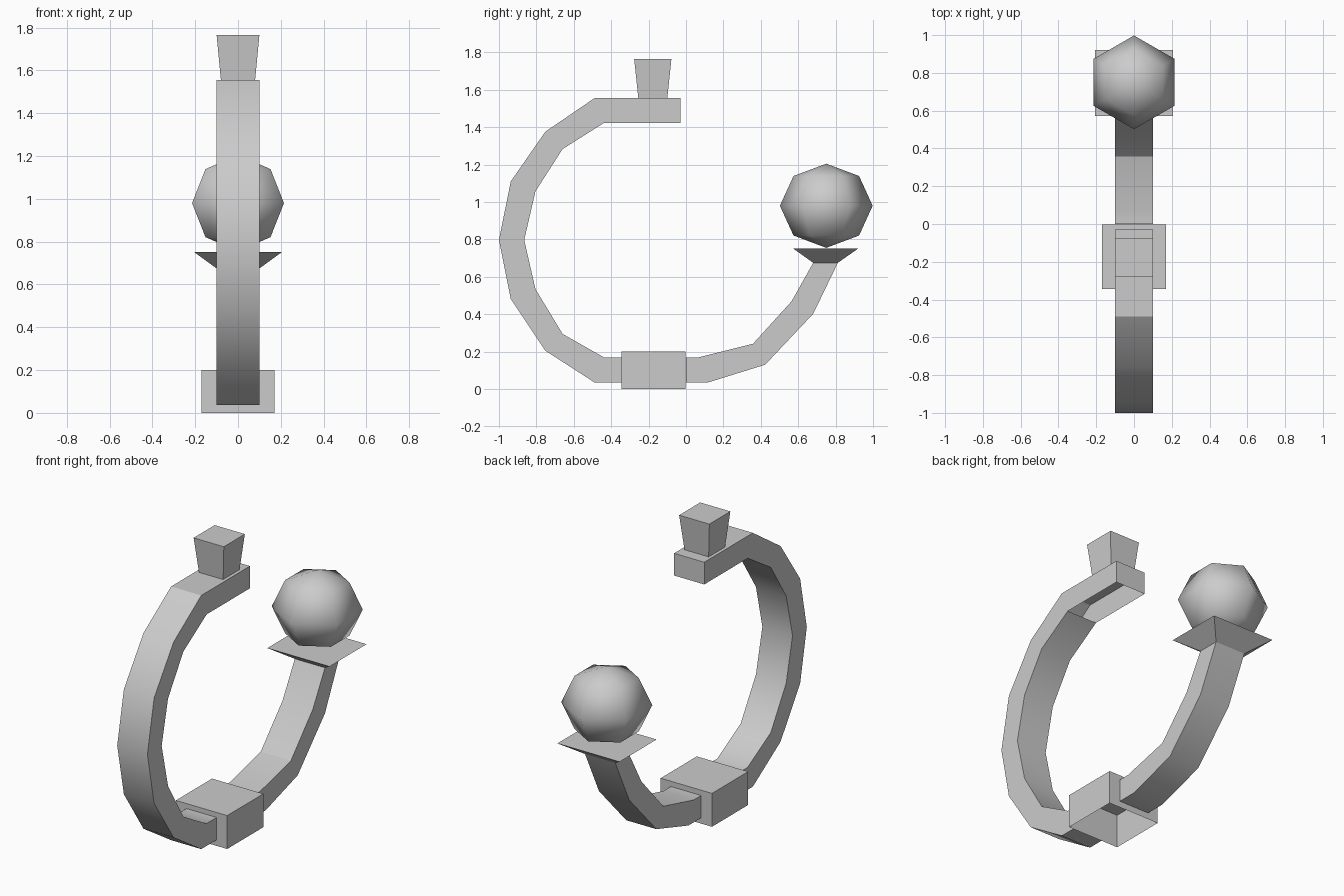
import bpy, bmesh
from math import radians

if "Cube" in bpy.data.objects:
    bpy.data.objects.remove(bpy.data.objects["Cube"])


def finish(name, bm, smooth=None):
    bmesh.ops.recalc_face_normals(bm, faces=bm.faces)
    me = bpy.data.meshes.new(name)
    bm.to_mesh(me)
    bm.free()
    ob = bpy.data.objects.new(name, me)
    bpy.context.collection.objects.link(ob)
    if smooth:
        bpy.ops.object.select_all(action='DESELECT')
        ob.select_set(True)
        bpy.context.view_layer.objects.active = ob
        bpy.ops.object.shade_smooth_by_angle(angle=radians(smooth))
    return ob


def band(name, outer, inner, half=0.1, cap_start=False, skip_inner=()):
    """Square-section strip swept along matching outer/inner (y, z) points."""
    bm = bmesh.new()
    rings = [[bm.verts.new((x, *p)) for x, p in
              ((-half, o), (half, o), (half, i), (-half, i))]
             for o, i in zip(outer, inner)]
    for n, (a, b) in enumerate(zip(rings, rings[1:])):
        for k in range(4):
            if k == 2 and n in skip_inner:
                continue
            j = (k + 1) % 4
            bm.faces.new((a[k], a[j], b[j], b[k]))
    if cap_start:
        bm.faces.new(rings[0])
    return finish(name, bm, 30)


def frustum(name, low, high, open_bottom=False):
    """Tapered box; low and high are (half x, y min, y max, z)."""
    bm = bmesh.new()
    a, b = [[bm.verts.new(c) for c in
             ((-h, y0, z), (h, y0, z), (h, y1, z), (-h, y1, z))]
            for h, y0, y1, z in (low, high)]
    for k in range(4):
        j = (k + 1) % 4
        bm.faces.new((a[k], a[j], b[j], b[k]))
    bm.faces.new(b)
    if not open_bottom:
        bm.faces.new(a[::-1])
    return finish(name, bm)


# Large arm, from the upper free end round to the base block
band("long_arm",
     [(-.03, 1.555), (-.49, 1.555), (-.752, 1.376), (-.937, 1.11), (-1, .797),
      (-.937, .482), (-.752, .205), (-.49, .036), (-.345, .036)],
     [(-.03, 1.422), (-.44, 1.422), (-.66, 1.283), (-.805, 1.057), (-.865, .797),
      (-.805, .535), (-.66, .295), (-.44, .17), (-.345, .17)],
     cap_start=True, skip_inner=(0,))

# Short arm, from the base block up to the cup
band("short_arm",
     [(0, .036), (.12, .036), (.423, .13), (.68, .402), (.812, .675)],
     [(0, .17), (.07, .17), (.358, .242), (.565, .47), (.68, .675)])

# Base block (open underneath), top knob and cup
frustum("base_block", (.17, -.345, -.003, 0), (.17, -.345, -.003, .2), True)
frustum("top_knob", (.08, -.255, -.1, 1.555), (.1, -.277, -.078, 1.765))
frustum("cup", (.1, .68, .812, .675), (.206, .572, .922, .752))

# Low-poly ball above the cup
bm = bmesh.new()
bmesh.ops.create_uvsphere(bm, u_segments=6, v_segments=4, radius=.248)
bmesh.ops.scale(bm, vec=(1, 1, .907), verts=bm.verts)
bmesh.ops.translate(bm, vec=(0, .75, .98), verts=bm.verts)
finish("ball", bm, 80)
